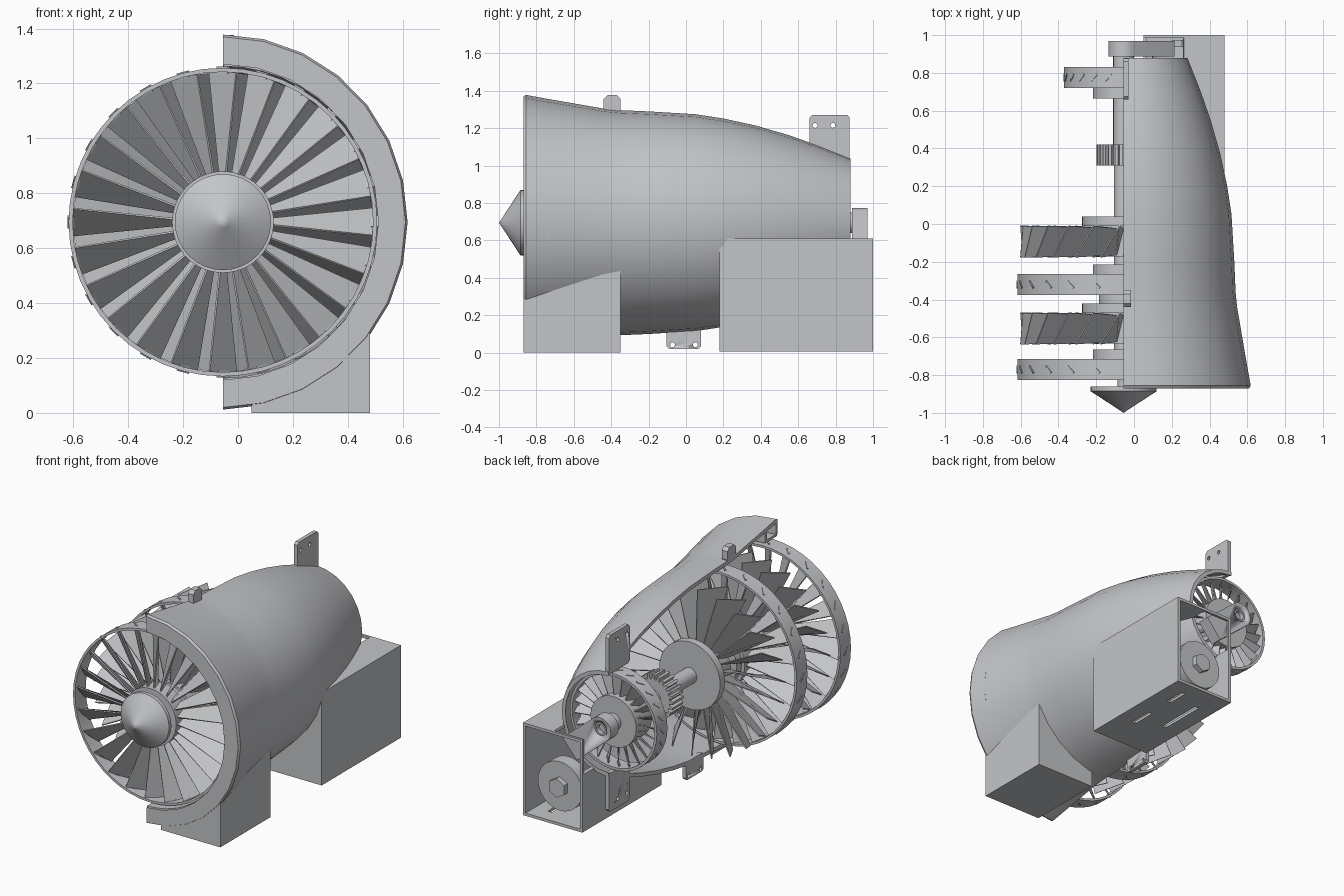
import bpy, bmesh, math
from mathutils import Vector

if "Cube" in bpy.data.objects:
    bpy.data.objects.remove(bpy.data.objects["Cube"])

CX, CZ = -0.055, 0.695          # engine axis
grey = bpy.data.materials.new("light_grey_plastic")
grey.diffuse_color = (0.55, 0.56, 0.58, 1)
grey.use_nodes = True
grey.node_tree.nodes["Principled BSDF"].inputs["Base Color"].default_value = grey.diffuse_color


def finish(name, bm, smooth=True):
    bmesh.ops.recalc_face_normals(bm, faces=bm.faces)
    me = bpy.data.meshes.new(name)
    bm.to_mesh(me)
    bm.free()
    ob = bpy.data.objects.new(name, me)
    bpy.context.collection.objects.link(ob)
    me.materials.append(grey)
    bpy.ops.object.select_all(action='DESELECT')
    ob.select_set(True)
    bpy.context.view_layer.objects.active = ob
    if smooth:
        bpy.ops.object.shade_smooth_by_angle(angle=math.radians(32))
    return ob


def revolve(name, profile, segs=48, half=False, cx=CX, cz=CZ, wide=1.0):
    """Closed (y, r) profile turned about the y direction; half covers the +x side."""
    bm = bmesh.new()
    n = segs + 1 if half else segs
    span = math.pi if half else 2 * math.pi
    rows = []
    for i in range(n):
        a = span * i / segs
        rows.append([bm.verts.new((cx + wide * r * math.sin(a), y, cz + r * math.cos(a))) for y, r in profile])
    m = len(profile)
    for i in range(segs):
        p, q = rows[i], rows[(i + 1) % n]
        for j in range(m):
            k = (j + 1) % m
            bm.faces.new((p[j], p[k], q[k], q[j]))
    if half:
        bm.faces.new(rows[0])
        bm.faces.new(rows[-1])
    bmesh.ops.remove_doubles(bm, verts=bm.verts, dist=1e-5)
    bmesh.ops.dissolve_degenerate(bm, edges=bm.edges, dist=1e-6)
    return finish(name, bm)


def disc(name, y0, y1, r, segs=40, cx=CX, cz=CZ):
    return revolve(name, [(y0, 0), (y0, r), (y1, r), (y1, 0)], segs, False, cx, cz)


def tube(name, y0, y1, r0, r1, segs=48):
    return revolve(name, [(y0, r0), (y0, r1), (y1, r1), (y1, r0)], segs)


def box(name, lo, hi):
    bm = bmesh.new()
    bmesh.ops.create_cube(bm, size=1)
    for v in bm.verts:
        v.co = [l + (c + .5) * (h - l) for c, l, h in zip(v.co, lo, hi)]
    return finish(name, bm, False)


def prism(name, pts, axis, d0, d1):
    """Outline pushed along an axis (0 = x with y,z points; 1 = y with x,z points)."""
    bm = bmesh.new()
    def place(p, d):
        return (d, p[0], p[1]) if axis == 0 else (p[0], d, p[1])
    a = [bm.verts.new(place(p, d0)) for p in pts]
    b = [bm.verts.new(place(p, d1)) for p in pts]
    bm.faces.new(a)
    bm.faces.new(b)
    for i in range(len(pts)):
        j = (i + 1) % len(pts)
        bm.faces.new((a[i], a[j], b[j], b[i]))
    return finish(name, bm)


def cut(ob, cutter):
    m = ob.modifiers.new("cut", 'BOOLEAN')
    m.operation, m.solver, m.object = 'DIFFERENCE', 'EXACT', cutter
    bpy.ops.object.select_all(action='DESELECT')
    ob.select_set(True)
    bpy.context.view_layer.objects.active = ob
    bpy.ops.object.modifier_apply(modifier="cut")
    bpy.data.objects.remove(cutter)


def blades(name, count, yc, r0, r1, root, tip, thick=0.007, turn=0.0):
    """Flat twisted blades; root and tip are (tangential, axial) chords."""
    bm = bmesh.new()
    for i in range(count):
        a = 2 * math.pi * (i + turn) / count
        rad = Vector((math.sin(a), 0, math.cos(a)))
        tan = Vector((math.cos(a), 0, -math.sin(a)))
        ax = Vector((0, 1, 0))
        secs = []
        for r, (t, y) in ((r0, root), (r1, tip)):
            ch = tan * t + ax * y
            nr = ch.cross(rad).normalized() * thick / 2
            c = Vector((CX, yc, CZ)) + rad * r
            secs.append([bm.verts.new(c + ch * s / 2 + nr * u)
                         for s, u in ((-1, -1), (1, -1), (1, 1), (-1, 1))])
        p, q = secs
        bm.faces.new(p)
        bm.faces.new(q)
        for j in range(4):
            k = (j + 1) % 4
            bm.faces.new((p[j], p[k], q[k], q[j]))
    return finish(name, bm, False)


# Half casing: tapering shell with a hollow front lip
outer = [(-.87, .675), (-.855, .683), (-.74, .662), (-.44, .61), (-.36, .602), (-.2, .595), (.05, .58),
         (.2, .557), (.37, .52), (.55, .468), (.7, .415), (.88, .343)]
inner = [(y, r - .025) for y, r in reversed(outer[2:])]
revolve("casing_shell", outer + inner + [(-.85, .655), (-.85, .585), (-.87, .575)], 14, True, wide=.985)
revolve("casing_lip", [(-.862, .568), (-.862, .583), (-.76, .583), (-.76, .65), (-.74, .65), (-.74, .568)], 24, True)


def casing_solid():
    return revolve("casing_cutter", [(-1.1, 0), (-1.1, .663)] +
                   [(y, r - .012) for y, r in outer] + [(.88, 0)], 28, wide=.985)


# Spinner and shaft
revolve("spinner", [(-1.0, 0), (-.985, .022), (-.895, .16), (-.885, .175), (-.86, .175), (-.86, 0)], 32)
disc("main_shaft", -.87, .93, .032, 24)
disc("rear_shaft_sleeve", .42, .68, .055, 24)
disc("front_shaft_sleeve", -.7, .31, .052, 24)

# Ringed vane stages and open fan stages
for tag, y in (("front", -.77), ("second", -.32)):
    tube(tag + "_vane_ring", y - .055, y + .055, .547, .562)
    blades(tag + "_vanes", 24, y, .17, .55, (-.022, .07), (-.1, .085))
    blades(tag + "_vane_pegs", 24, y, .54, .566, (-.04, .036), (-.04, .036), .01)
    tube(tag + "_vane_hub", y - .055, y + .055, .05, .185)
    disc(tag + "_vane_collar", y + .055, y + .105, .162)
for tag, y in (("front", -.553), ("rear", -.093)):
    blades(tag + "_fan_blades", 24, y, .13, .545, (.035, .14), (.105, .165), turn=.5)
    disc(tag + "_fan_hub", y - .08, y + .083, .15)
    disc(tag + "_fan_disc", y + .083, y + .133, .22)
disc("vane_spacer", -.42, -.37, .13)

# Gear
teeth = []
for i in range(24):
    for f, r in ((-.3, .12), (-.22, .145), (.22, .145), (.3, .12)):
        a = 2 * math.pi * (i + f) / 24
        teeth.append((CX + r * math.sin(a), CZ + r * math.cos(a)))
prism("gear", teeth, 1, .31, .42)

# Turbine stage
tube("turbine_ring", .72, .83, .298, .315, 40)
blades("turbine_blades", 24, .775, .14, .302, (.025, .06), (.055, .07))
blades("turbine_pegs", 24, .775, .29, .318, (.036, .034), (.036, .034), .01)
disc("turbine_hub", .72, .83, .165)
disc("turbine_collar", .665, .72, .162)
disc("turbine_rear_collar", .83, .89, .055, 24)

# Support boxes trimmed to the casing
front_box = box("front_support", (.05, -.868, 0), (.48, -.35, .5))
cut(front_box, casing_solid())
rear_box = box("rear_housing", (.05, .18, .005), (.48, 1.0, .61))
cut(rear_box, box("hollow", (.068, .2, .023), (.462, 1.1, .592)))
cut(rear_box, casing_solid())
cut(rear_box, disc("exhaust_opening", .86, .985, .331, 40))
for x0, x1, y0, y1 in ((.34, .37, .42, .58), (.34, .37, .76, .9), (.16, .19, .5, .82)):
    cut(rear_box, box("slot", (x0, y0, -.1), (x1, y1, .1)))

# Wheel and hexagonal nut inside the rear housing
disc("motor_wheel", .85, .94, .16, 32, .255, .232)
disc("motor_nut", .94, .975, .062, 6, .255, .232)

# Bearing arm: round eye running into a straight sloping strut
R, L, slope = .08, .285, math.radians(-40)
d = Vector((math.cos(slope), math.sin(slope)))
n = Vector((-d.y, d.x))
eye = [(CX + R * math.cos(a), CZ + R * math.sin(a))
       for a in [math.radians(50 + 15 * i) for i in range(13)]]
end = Vector((CX, CZ)) + d * L
arm = prism("bearing_arm", eye + [tuple(end - n * R), tuple(end + n * R)], 1, .888, .97)
cut(arm, disc("bore", .8, 1.1, .05, 24))
tube("bearing_sleeve", .9, .96, .03, .042, 24)


# Flat mounting tabs with screw holes along the cut plane
def tab(name, y0, y1, z0, z1, holes, c=.015, x1=-.03):
    pts = [(y0 + c, z0), (y1 - c, z0), (y1, z0 + c), (y1, z1 - c),
           (y1 - c, z1), (y0 + c, z1), (y0, z1 - c), (y0, z0 + c)]
    ob = prism(name, pts, 0, CX, x1)
    for hy, hz in holes:
        circ = [(hy + .013 * math.cos(i * math.pi / 6), hz + .013 * math.sin(i * math.pi / 6)) for i in range(12)]
        cut(ob, prism("hole", circ, 0, -.2, .1))


tab("upper_rear_tab", .66, .875, 1.02, 1.272, [(.69, 1.215), (.785, 1.215)])
tab("lower_rear_tab", .66, .875, .118, .37, [(.69, .175), (.785, .175)])
tab("lower_middle_tab", -.105, .08, .02, .14, [(-.072, .042), (.05, .042)])
tab("upper_lug", -.44, -.35, 1.28, 1.377, [], .02, -.015)
